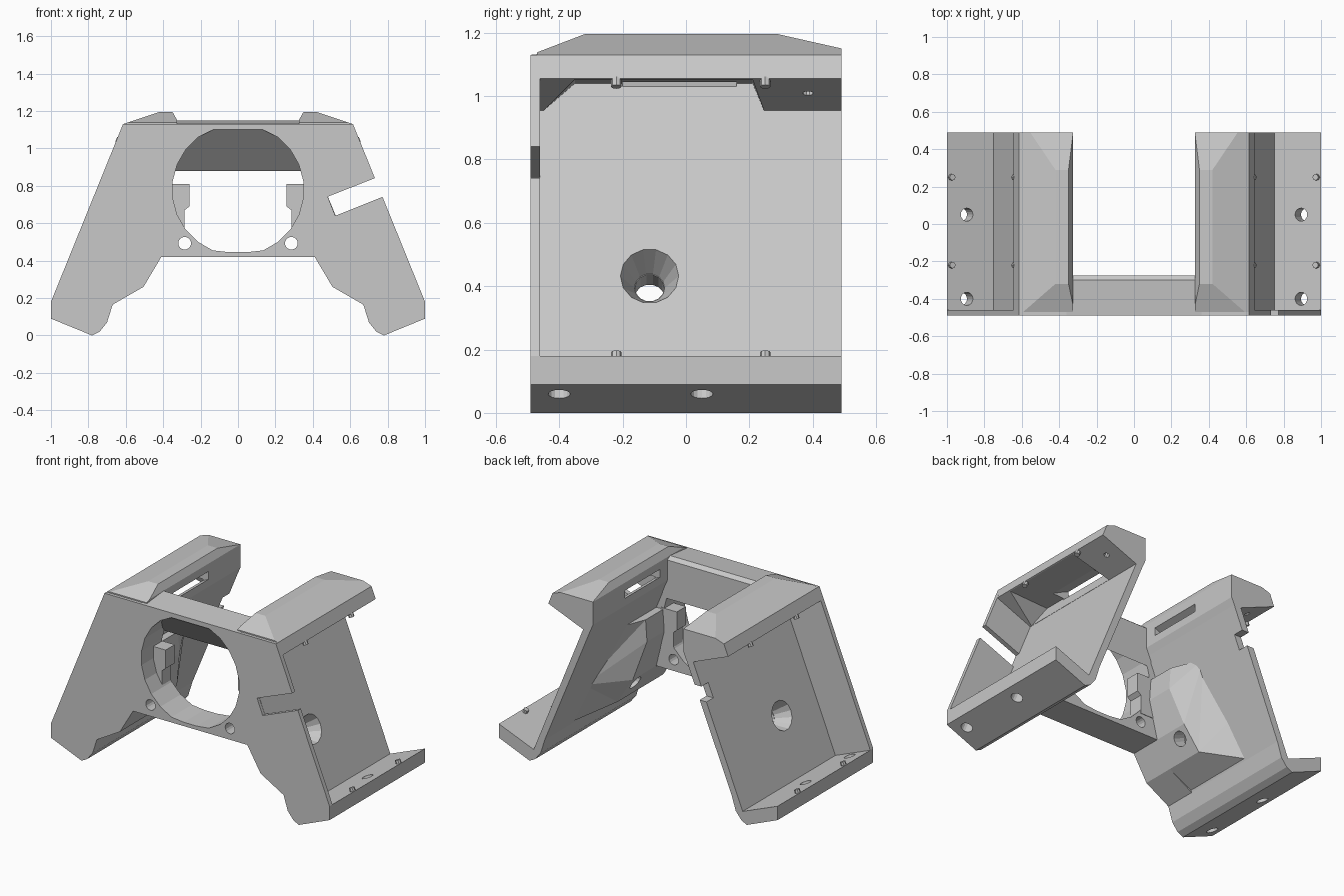
import bpy, bmesh, math
from mathutils import Vector, Matrix

cube = bpy.data.objects.get("Cube")
if cube:
    bpy.data.objects.remove(cube, do_unlink=True)

GREY = (0.58, 0.58, 0.58, 1)
mat = bpy.data.materials.new("plain grey")
mat.use_nodes = True
mat.diffuse_color = GREY
mat.node_tree.nodes["Principled BSDF"].inputs["Base Color"].default_value = GREY

OUT = Vector((0.927, 0, 0.376))      # square to the sloping panel
DOWN = Vector((0.376, 0, -0.927))    # along the sloping panel
FRONT, BACK, PLATE_BACK = -0.49, 0.49, -0.28


def finish(name, bm):
    bmesh.ops.recalc_face_normals(bm, faces=bm.faces)
    mesh = bpy.data.meshes.new(name)
    bm.to_mesh(mesh)
    bm.free()
    mesh.materials.append(mat)
    ob = bpy.data.objects.new(name, mesh)
    bpy.context.collection.objects.link(ob)
    return ob


def prism(name, points, y0=0, y1=0, s=1):
    """Extrude an x, z profile along y; a point may carry its own y range."""
    bm = bmesh.new()
    ends = [[], []]
    for p in points:
        span = p[2:] if len(p) == 4 else (y0, y1)
        for end, y in zip(ends, span):
            end.append(bm.verts.new((s * p[0], y, p[1])))
    caps = [bm.faces.new(end) for end in ends]
    n = len(points)
    for i in range(n):
        j = (i + 1) % n
        bm.faces.new((ends[0][i], ends[0][j], ends[1][j], ends[1][i]))
    if len(points[0]) == 4:
        bmesh.ops.triangulate(bm, faces=bm.faces)
    return finish(name, bm)


def rod(name, start, axis, length, r0, r1, sides=12, s=1):
    """Cylinder or cone from a start point along an axis."""
    flip = Vector((s, 1, 1))
    start, axis = Vector(start) * flip, (Vector(axis) * flip).normalized()
    turn = Vector((0, 0, 1)).rotation_difference(axis).to_matrix().to_4x4()
    bm = bmesh.new()
    bmesh.ops.create_cone(bm, cap_ends=True, segments=sides, radius1=r0, radius2=r1,
                          depth=length,
                          matrix=Matrix.Translation(start + axis * length / 2) @ turn)
    return finish(name, bm)


def cut(ob, *cutters):
    bpy.context.view_layer.objects.active = ob
    for c in cutters:
        c.hide_render = True
        mod = ob.modifiers.new("cut", "BOOLEAN")
        mod.operation, mod.solver, mod.object = "DIFFERENCE", "EXACT", c
        bpy.ops.object.modifier_apply(modifier=mod.name)
        bpy.data.objects.remove(c, do_unlink=True)


def slice_top(ob, point, normal):
    bm = bmesh.new()
    bm.from_mesh(ob.data)
    res = bmesh.ops.bisect_plane(bm, geom=bm.verts[:] + bm.edges[:] + bm.faces[:],
                                 plane_co=point, plane_no=normal, clear_outer=True)
    edges = [e for e in res["geom_cut"] if isinstance(e, bmesh.types.BMEdge)]
    bmesh.ops.holes_fill(bm, edges=edges, sides=0)
    bmesh.ops.recalc_face_normals(bm, faces=bm.faces)
    bm.to_mesh(ob.data)
    bm.free()


def mirrored(half):
    return half + [(-x, z) for x, z in reversed(half)]


def plate_openings():
    # Round window with flattened top and bottom, and two screw holes
    ring = []
    for i in range(24):
        a = math.tau * (i + 0.5) / 24
        ring.append((0.352 * math.cos(a), min(1.1, max(0.445, 0.78 + 0.352 * math.sin(a)))))
    holes = [prism("window_cutter", ring, -0.6, 0)]
    for s in (1, -1):
        holes.append(rod("screw_cutter", (0.285, -0.6, 0.493), (0, 1, 0), 0.6,
                         0.034, 0.034, 16, s))
    return holes


# Front wall and the thicker frame behind it
leg = [(1, 0.18), (1, 0.09), (0.78, 0), (0.74, 0.02), (0.70, 0.07), (0.67, 0.165),
       (0.505, 0.26), (0.41, 0.42)]
front_wall = prism("front_wall", mirrored([(0.615, 1.13)] + leg), FRONT, -0.46)
cut(front_wall, *plate_openings(),
    prism("notch_cutter", [(0.80, 0.868), (0.48, 0.742), (0.52, 0.64), (0.86, 0.776)],
          -0.6, -0.45))
frame = prism("window_frame", mirrored([(0.33, 1.12), (0.39, 0.95), (0.70, 0.18),
                                        (0.67, 0.165), (0.505, 0.26), (0.41, 0.42)]),
              -0.46, PLATE_BACK)
cut(frame, *plate_openings())

# Top beam with sloping underside
W = 0.36
beam = [(FRONT + 0.002, 1.13), (-0.30, 1.15), (-0.275, 1.13), (-0.275, 0.88),
        (FRONT + 0.002, 1.10)]
bm = bmesh.new()
face = bm.faces.new([bm.verts.new((-W, y, z)) for y, z in beam])
ext = bmesh.ops.extrude_face_region(bm, geom=[face])
bmesh.ops.translate(bm, vec=(2 * W, 0, 0),
                    verts=[v for v in ext["geom"] if isinstance(v, bmesh.types.BMVert)])
finish("top_beam", bm)

for s, side in ((1, "left"), (-1, "right")):
    # Wing: cap, sloping panel and bottom flange in one section
    wing = prism(side + "_wing", [
        (0.615, 1.13), (0.645, 1.055), (0.395, 0.954), (0.75, 0.08), (1, 0.18), (1, 0.09),
        (0.78, 0), (0.74, 0.02), (0.70, 0.07), (0.67, 0.165), (0.345, 0.955),
        (0.325, 1.0), (0.325, 1.15), (0.35, 1.195), (0.42, 1.195)], -0.47, BACK, s)
    slice_top(wing, (0, FRONT, 1.13), (0, -0.065, 0.17))
    slice_top(wing, (0, BACK, 1.15), (0, 0.045, 0.20))

    # Boss behind the panel, tapering to the back
    boss = prism(side + "_boss", [
        (x, z, PLATE_BACK - 0.02, y) for x, z, y in (
            (0.68, 0.17, 0.22), (0.505, 0.26, -0.02), (0.41, 0.42, -0.04),
            (0.35, 0.66, -0.10), (0.36, 0.80, -0.10), (0.44, 0.80, 0.10),
            (0.59, 0.43, 0.20))], s=s)

    # Countersunk hole through panel and boss
    seat = Vector((0.608, -0.115, 0.432))
    for ob in (wing, boss):
        cut(ob, rod("sink_cutter", seat + OUT * 0.01, -OUT, 0.11, 0.097, 0.048, 14, s),
            rod("bore_cutter", seat, -OUT, 0.4, 0.046, 0.046, 14, s))

    # Pocket and slot under the cap
    cut(wing,
        prism("pocket_cutter", [(0.648, 1.053, -0.35, 0.21), (0.40, 0.945, -0.46, 0.25),
                                (0.362, 1.04, -0.35, 0.21)], s=s),
        prism("slot_cutter", [(0.46, 1.035), (0.365, 1.03), (0.30, 1.06), (0.30, 1.11),
                              (0.38, 1.075)], -0.20, 0.16, s))

    # Flange holes and a small hole under the cap
    for y in (-0.4, 0.05):
        cut(wing, rod("flange_cutter", (0.86, y, 0.22), DOWN, 0.3, 0.035, 0.035, 16, s))
    cut(wing, rod("cap_cutter", Vector((0.53, 0.385, 1.008)) + DOWN * 0.03, -DOWN, 0.08,
                  0.017, 0.017, 10, s))
    if s < 0:
        cut(wing, prism("edge_cutter", [(0.3, 0.72), (0.7, 0.72), (0.7, 0.81), (0.3, 0.81)],
                        0.42, 0.6, s))

    # Locating pegs on flange and cap
    for y in (-0.22, 0.25):
        rod(side + "_flange_peg", (0.98, y, 0.165), -DOWN, 0.028, 0.017, 0.017, 8, s)
        rod(side + "_cap_peg", (0.63, y, 1.055), DOWN, 0.028, 0.017, 0.017, 8, s)

    # Tab inside the window
    prism(side + "_window_tab", [(0.26, 0.81), (0.26, 0.69), (0.285, 0.67), (0.285, 0.55),
                                 (0.38, 0.55), (0.38, 0.81)], -0.37, PLATE_BACK + 0.003, s)
